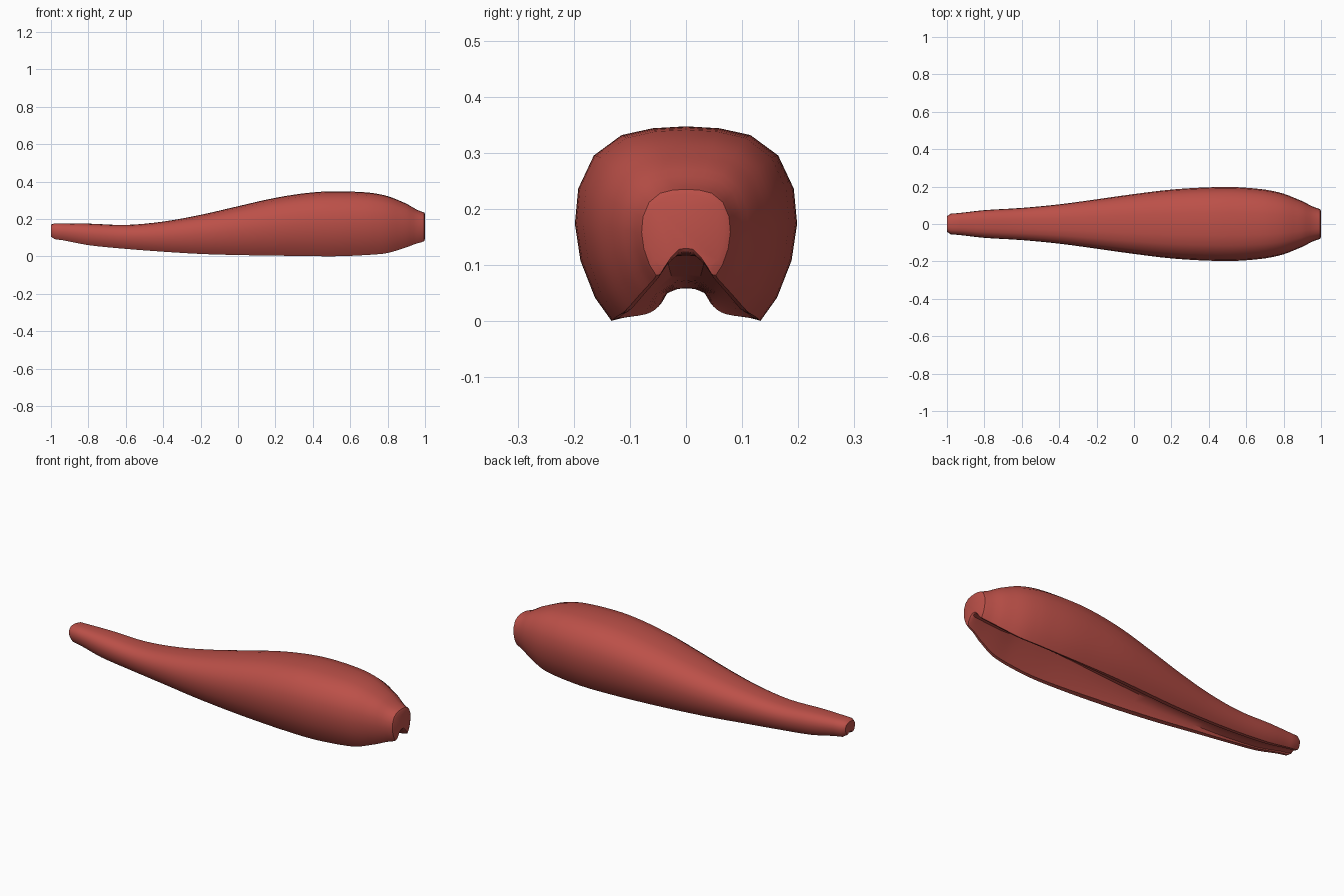
import bpy, bmesh, math
from mathutils import Vector

cube = bpy.data.objects.get("Cube")
if cube:
    bpy.data.objects.remove(cube, do_unlink=True)

red = bpy.data.materials.new("muscle red")
red.use_nodes = True
color = (0.5, 0.08, 0.065, 1)
red.diffuse_color = color
red.node_tree.nodes["Principled BSDF"].inputs["Base Color"].default_value = color

# Stations along the body: x, half width, bottom, top, groove depth, rim inner edge
stations = [
    (-.98, .055, .092, .177, .012, .45),
    (-.8, .074, .060, .175, .01, .42),
    (-.6, .086, .040, .168, .018, .45),
    (-.4, .105, .025, .186, .04, .46),
    (-.2, .132, .013, .222, .06, .48),
    (0, .160, .007, .268, .08, .51),
    (.2, .184, .004, .313, .10, .54),
    (.4, .196, .001, .342, .12, .58),
    (.55, .197, .001, .347, .125, .6),
    (.7, .184, .008, .341, .12, .6),
    (.8, .162, .018, .322, .10, .6),
    (.9, .122, .048, .282, .07, .59),
    (.98, .085, .075, .240, .045, .58),
]

# Right half of the outer section, from the top centre to the rim: y and height ratios
outer = [(0, 1), (.3, .99), (.58, .955), (.83, .85), (.97, .68),
         (1, .5), (.95, .31), (.82, .12), (.67, 0)]


def smooth_stations(rows, steps):
    """Catmull-Rom interpolation with evenly divided spans."""
    out = []
    for i in range(len(rows) - 1):
        a, b, c, d = [rows[min(max(k, 0), len(rows) - 1)] for k in range(i - 1, i + 3)]
        for s in range(steps):
            t = s / steps
            out.append([q + t * (r - q) if n == 0 else
                        q + .5 * t * (r - p + t * (2 * p - 5 * q + 4 * r - e + t * (3 * (q - r) + e - p)))
                        for n, (p, q, r, e) in enumerate(zip(a, b, c, d))])
    return out + [list(rows[-1])]


def section(row):
    """Closed ring with a groove along its underside."""
    x, w, low, high, depth, inner = row
    half = [(y * w, low + t * (high - low)) for y, t in outer]
    half += [(inner * w, low + .04 * depth), (.38 * w, low + .6 * depth),
             (.17 * w, low + .97 * depth), (0, low + depth)]
    ring = half + [(-y, z) for y, z in half[-2:0:-1]]
    return [Vector((x, y, z)) for y, z in ring]


def shrunk(ring, x, scale):
    """End ring pulled towards its middle."""
    mid_z = (max(v.z for v in ring) + min(v.z for v in ring)) / 2 + .01
    return [Vector((x, v.y * scale, mid_z + (v.z - mid_z) * scale)) for v in ring]


# Grooved body with a blunt cap at each end
rings = [section(row) for row in smooth_stations(stations, 4)]
first, last = rings[0], rings[-1]
rings = [shrunk(first, -1, .75)] + rings
rings += [shrunk(last, .995, .93), shrunk(last, 1, .8)]

bm = bmesh.new()
loops = [[bm.verts.new(p) for p in ring] for ring in rings]
for a, b in zip(loops, loops[1:]):
    for i in range(len(a)):
        j = (i + 1) % len(a)
        bm.faces.new((a[i], a[j], b[j], b[i]))
bm.faces.new(loops[0])
bm.faces.new(loops[-1])
bmesh.ops.recalc_face_normals(bm, faces=bm.faces)
mesh = bpy.data.meshes.new("muscle_body")
bm.to_mesh(mesh)
bm.free()
mesh.materials.append(red)
body = bpy.data.objects.new("muscle_body", mesh)
bpy.context.collection.objects.link(body)
bpy.context.view_layer.objects.active = body
body.select_set(True)
bpy.ops.object.shade_smooth_by_angle(angle=math.radians(35))
